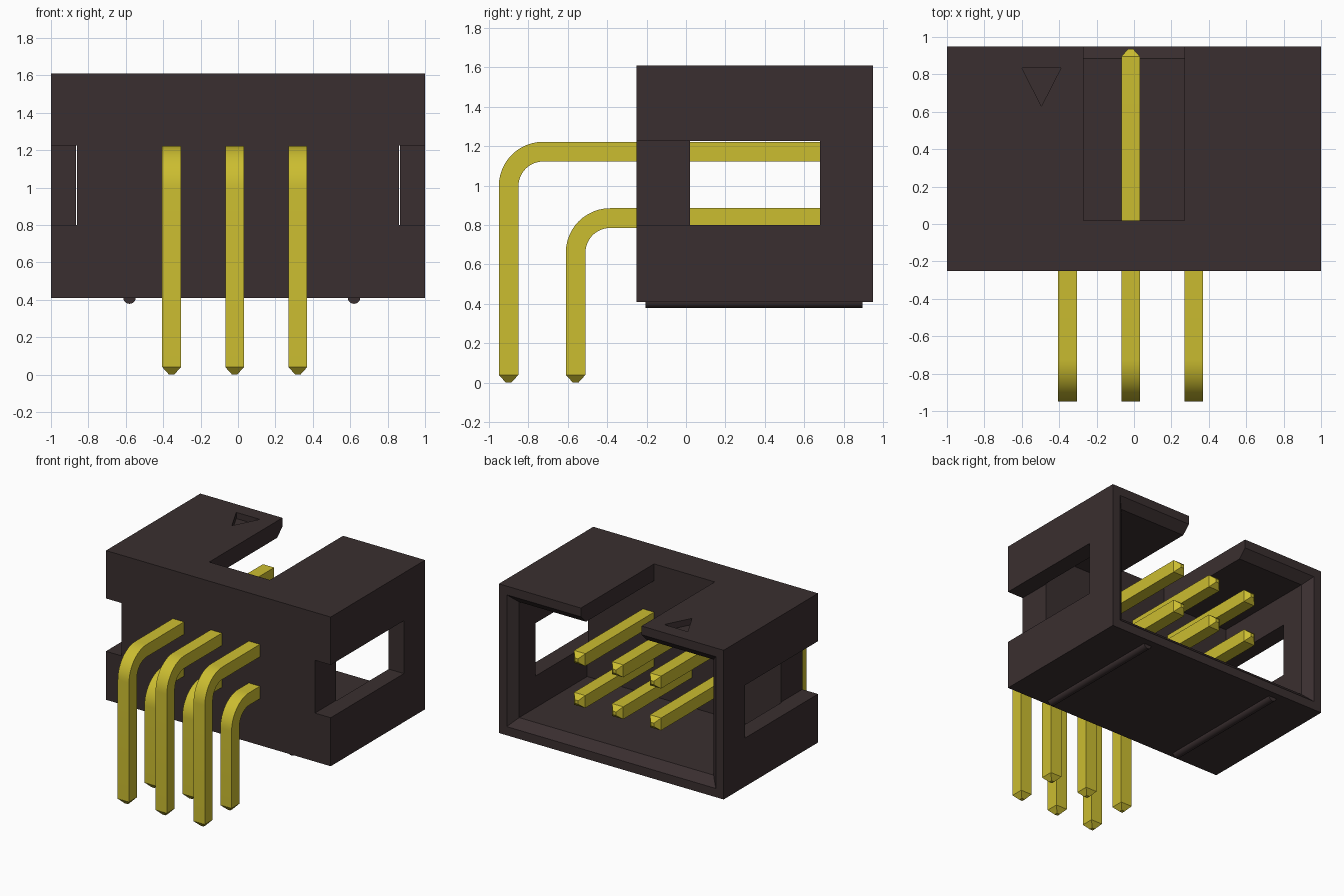
import bpy, bmesh
from math import sin, cos, pi
from mathutils import Vector

cube = bpy.data.objects.get("Cube")
if cube:
    bpy.data.objects.remove(cube, do_unlink=True)


def material(name, rgb, rough):
    m = bpy.data.materials.new(name)
    m.use_nodes = True
    m.diffuse_color = (*rgb, 1)
    node = m.node_tree.nodes["Principled BSDF"]
    node.inputs["Base Color"].default_value = (*rgb, 1)
    node.inputs["Roughness"].default_value = rough
    return m


plastic = material("dark plastic", (0.042, 0.028, 0.029), 0.6)
gold = material("yellow metal", (0.60, 0.51, 0.03), 0.5)


def loft(name, rings, mat):
    """Skin a closed solid through a list of equal-sized point rings."""
    bm = bmesh.new()
    loops = [[bm.verts.new(p) for p in ring] for ring in rings]
    n = len(loops[0])
    for a, b in zip(loops, loops[1:]):
        for i in range(n):
            j = (i + 1) % n
            bm.faces.new((a[i], a[j], b[j], b[i]))
    bm.faces.new(loops[0])
    bm.faces.new(loops[-1])
    bmesh.ops.recalc_face_normals(bm, faces=bm.faces)
    mesh = bpy.data.meshes.new(name)
    bm.to_mesh(mesh)
    bm.free()
    mesh.materials.append(mat)
    ob = bpy.data.objects.new(name, mesh)
    bpy.context.collection.objects.link(ob)
    return ob


def rect(x0, x1, z0, z1, y):
    return [(x0, y, z0), (x1, y, z0), (x1, y, z1), (x0, y, z1)]


def box(name, x0, x1, y0, y1, z0, z1, mat=plastic):
    return loft(name, [rect(x0, x1, z0, z1, y) for y in (y0, y1)], mat)


def select_only(ob):
    bpy.ops.object.select_all(action="DESELECT")
    ob.select_set(True)
    bpy.context.view_layer.objects.active = ob


def cut(ob, cutter):
    mod = ob.modifiers.new("cut", "BOOLEAN")
    mod.operation = "DIFFERENCE"
    mod.solver = "EXACT"
    mod.object = cutter
    select_only(ob)
    bpy.ops.object.modifier_apply(modifier=mod.name)
    bpy.data.objects.remove(cutter, do_unlink=True)


# Shroud block
MID, HALF = 1.01, 0.6
FRONT, BACK, FLOOR = -0.25, 0.95, 0.02
shroud = box("shroud", -1, 1, FRONT, BACK, MID - HALF, MID + HALF)

# Socket cavity with a chamfered mouth
mouth = [(FLOOR, 0.135), (BACK - 0.065, 0.135), (BACK, 0.07), (BACK + 0.03, 0.04)]
cut(shroud, loft("cavity_cutter", [
    rect(w - 1, 1 - w, MID - HALF + w, MID + HALF - w, y) for y, w in mouth], plastic))

# Keying slot through the top wall
cut(shroud, box("slot_cutter", -0.27, 0.27, FLOOR, 1.1, 1.2, 1.8))

# Side channels, which open into the cavity as windows
for s in (-1, 1):
    x0, x1 = sorted((s * 0.86, s * 1.1))
    cut(shroud, box("channel_cutter", x0, x1, -0.4, 0.68, 0.80, 1.225))

# Sunken triangular marker for the first pin
tri = [(-0.6, 0.835), (-0.39, 0.835), (-0.495, 0.63)]
cut(shroud, loft("marker_cutter", [
    [(x, y, z) for x, y in tri] for z in (1.56, 1.7)], plastic))

# Half-round standoff ribs underneath
for side, x in (("right", -0.58), ("left", 0.62)):
    arc = [i * 2 * pi / 16 for i in range(16)]
    rib = loft(side + "_rib", [
        [(x + 0.034 * cos(a), y, 0.412 + 0.034 * sin(a)) for a in arc]
        for y in (-0.205, 0.895)], plastic)
    select_only(rib)
    bpy.ops.object.shade_smooth_by_angle()


# Bent square pins
def pin(name, x, y_leg, z_top, bend=0.175, steps=12):
    # Each station: y, z, outward angle, half width
    path = [(y_leg, 0, pi, 0.014), (y_leg, 0.04, pi, 0.05)]
    for i in range(steps + 1):
        a = pi - i * pi / 2 / steps
        path.append((y_leg + bend + bend * cos(a), z_top - bend + bend * sin(a), a, 0.05))
    path += [(0.895, z_top, pi / 2, 0.05), (0.935, z_top, pi / 2, 0.014)]
    rings = []
    for y, z, a, h in path:
        c = Vector((x, y, z))
        out = Vector((0, cos(a), sin(a))) * h
        side = Vector((h, 0, 0))
        rings.append([c + out + side, c + out - side, c - out - side, c - out + side])
    ob = loft(name, rings, gold)
    select_only(ob)
    bpy.ops.object.shade_smooth_by_angle()


for col, x in (("right", -0.355), ("middle", -0.018), ("left", 0.32)):
    pin(col + "_upper_pin", x, -0.90, 1.172)
    pin(col + "_lower_pin", x, -0.56, 0.835)
